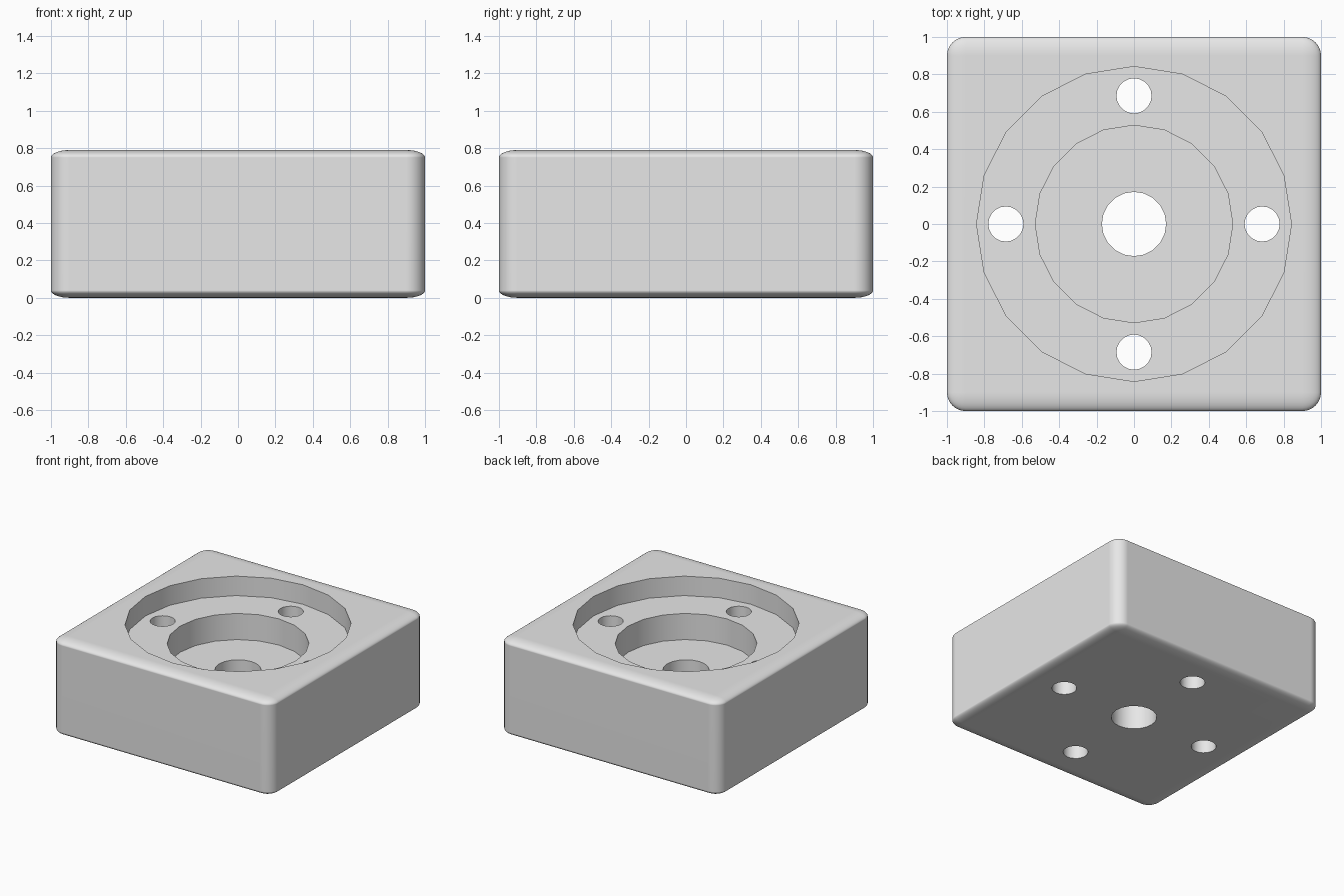
import bpy
from math import pi, sin, cos, radians

if "Cube" in bpy.data.objects:
    bpy.data.objects.remove(bpy.data.objects["Cube"], do_unlink=True)

HEIGHT = 0.79
SIDES = 20

# Plain grey material
grey = bpy.data.materials.new("plain grey")
grey.use_nodes = True
colour = (0.8, 0.8, 0.8, 1)
grey.diffuse_color = colour
grey.node_tree.nodes["Principled BSDF"].inputs["Base Color"].default_value = colour


def apply_modifier(obj, name):
    bpy.ops.object.select_all(action="DESELECT")
    obj.select_set(True)
    bpy.context.view_layer.objects.active = obj
    bpy.ops.object.modifier_apply(modifier=name)


def bore(obj, radius, bottom, x=0.0, y=0.0):
    """Cut a round pocket from above the block down to the given height."""
    top = HEIGHT + 0.2
    bpy.ops.mesh.primitive_cylinder_add(
        vertices=SIDES, radius=radius, depth=top - bottom,
        location=(x, y, (top + bottom) / 2))
    cutter = bpy.context.object
    cutter.name = "bore_cutter"
    cutter.hide_render = True
    cutter.data.materials.append(grey)
    cut = obj.modifiers.new("bore", "BOOLEAN")
    cut.operation = "DIFFERENCE"
    cut.solver = "EXACT"
    cut.object = cutter
    apply_modifier(obj, cut.name)
    bpy.data.objects.remove(cutter, do_unlink=True)


# Block with rounded edges, flattened after rounding
bpy.ops.mesh.primitive_cube_add(size=2)
block = bpy.context.object
block.name = "housing_block"
block.data.materials.append(grey)
rounding = block.modifiers.new("rounding", "BEVEL")
rounding.width = 0.1
rounding.segments = 8
apply_modifier(block, rounding.name)
block.scale.z = HEIGHT / 2
block.location.z = HEIGHT / 2
bpy.ops.object.transform_apply(location=True, rotation=False, scale=True)

# Stepped recess and central shaft hole
bore(block, 0.842, 0.63)
bore(block, 0.528, 0.415)
bore(block, 0.172, -0.2)

# Four screw holes
for i in range(4):
    angle = i * pi / 2
    bore(block, 0.094, -0.2, 0.685 * cos(angle), 0.685 * sin(angle))

# Smooth rounded edges, crisp rims and flat faces
block.select_set(True)
bpy.context.view_layer.objects.active = block
bpy.ops.object.shade_smooth_by_angle(angle=radians(30))
weighted = block.modifiers.new("flat face normals", "WEIGHTED_NORMAL")
weighted.keep_sharp = True
